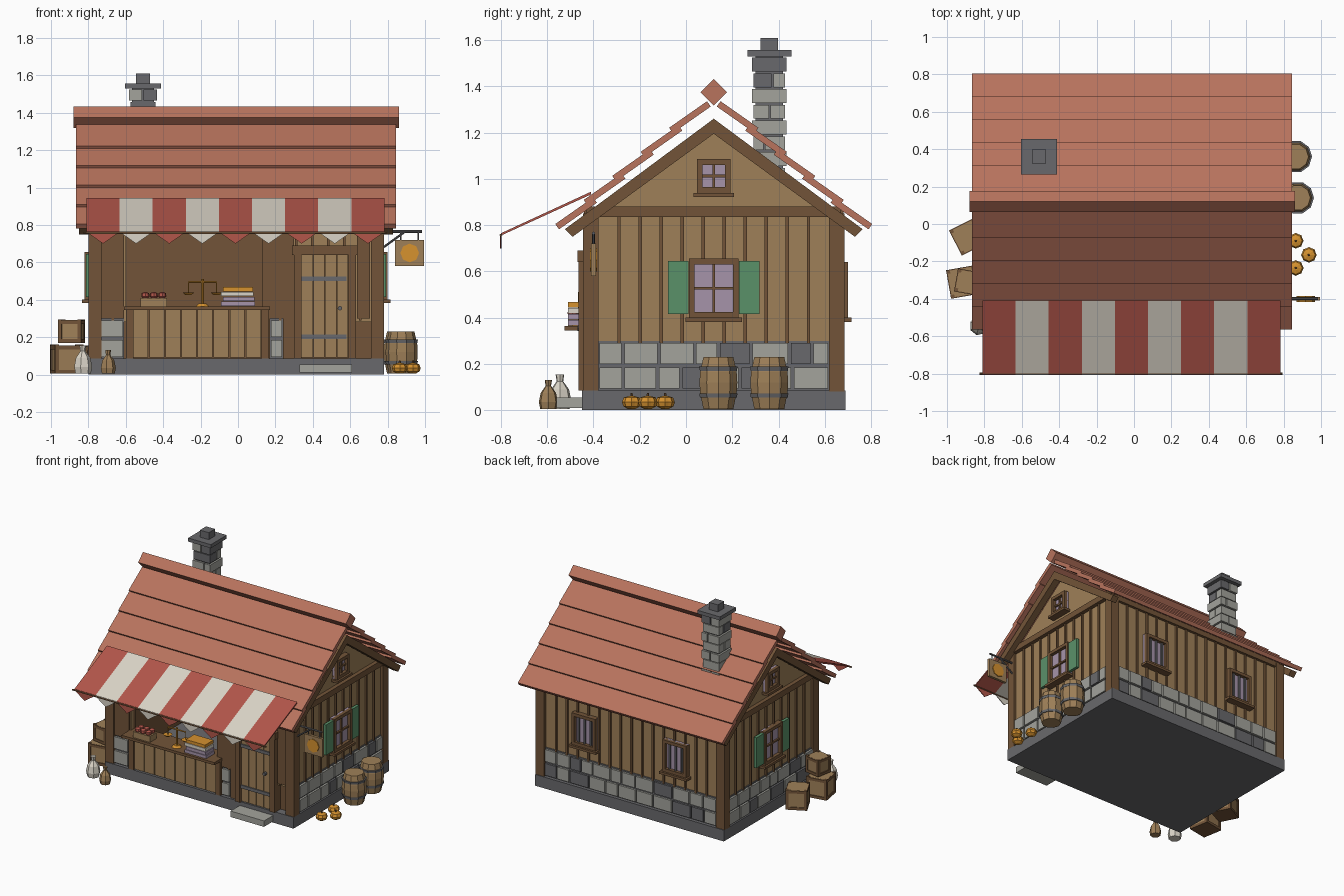
import bpy, bmesh, random
from math import radians, sin, cos, pi
from mathutils import Matrix, Vector

random.seed(4)
if "Cube" in bpy.data.objects:
    bpy.data.objects.remove(bpy.data.objects["Cube"])


def material(name, hex_code):
    linear = [((int(hex_code[i:i + 2], 16) / 255 + .055) / 1.055) ** 2.4 for i in (0, 2, 4)] + [1]
    mat = bpy.data.materials.new(name)
    mat.use_nodes = True
    mat.diffuse_color = linear
    mat.node_tree.nodes["Principled BSDF"].inputs["Base Color"].default_value = linear
    return mat


timber = material("dark timber", "725438")
plank = material("tan planks", "9F8058")
tile = material("clay tile", "B8735D")
light_stone = material("light stone", "A3A39C")
dark_stone = material("dark stone and iron", "69696C")
green = material("shutter green", "5A9169")
lilac = material("lilac glass and cloth", "A694AA")
red = material("red cloth", "B2564A")
cream = material("cream cloth", "DAD4C7")
gold = material("gold and orange", "D6922F")


def finish(name, mat, bm, at):
    bmesh.ops.recalc_face_normals(bm, faces=bm.faces)
    mesh = bpy.data.meshes.new(name)
    bm.to_mesh(mesh)
    bm.free()
    mesh.materials.append(mat)
    obj = bpy.data.objects.new(name, mesh)
    bpy.context.collection.objects.link(obj)
    obj.matrix_world = at
    return obj


def box(name, mat, x, y, z, at=Matrix()):
    bm = bmesh.new()
    bmesh.ops.create_cube(bm, size=1)
    for v in bm.verts:
        v.co = [sum(r) / 2 + c * (r[1] - r[0]) for c, r in zip(v.co, (x, y, z))]
    return finish(name, mat, bm, at)


def prism(name, mat, profile, near, far, at=Matrix()):
    """Extrude an (x, z) outline along local y."""
    bm = bmesh.new()
    face = bm.faces.new([bm.verts.new((u, near, z)) for u, z in profile])
    new = bmesh.ops.extrude_face_region(bm, geom=[face])["geom"]
    bmesh.ops.translate(bm, vec=(0, far - near, 0), verts=[v for v in new if isinstance(v, bmesh.types.BMVert)])
    return finish(name, mat, bm, at)


def lathe(name, mat, profile, sides, at=Matrix(), rib=0):
    """Stack rings of (radius, z); rib pulls in every second side."""
    bm = bmesh.new()
    rings = [[bm.verts.new((r * (1 - rib * (k % 2)) * cos(2 * pi * k / sides),
                            r * (1 - rib * (k % 2)) * sin(2 * pi * k / sides), z))
              for k in range(sides)] for r, z in profile]
    for low, high in zip(rings, rings[1:]):
        for k in range(sides):
            n = (k + 1) % sides
            bm.faces.new((low[k], low[n], high[n], high[k]))
    bm.faces.new(rings[0])
    bm.faces.new(rings[-1])
    return finish(name, mat, bm, at)


def rod(name, mat, a, b, r):
    a, d = Vector(a), Vector(b) - Vector(a)
    at = Matrix.Translation(a) @ d.to_track_quat("Z", "Y").to_matrix().to_4x4()
    return lathe(name, mat, [(r, 0), (r, d.length)], 8, at)


def move(x, y, z=0, turn=0):
    return Matrix.Translation((x, y, z)) @ Matrix.Rotation(radians(turn), 4, "Z")


# Wall frames: local x runs along the wall, local -y points outward
CENTER = move(-.01, .12)
front, back = [CENTER @ move(0, 0, 0, a) @ move(0, -.56) for a in (0, 180)]
right, left = [CENTER @ move(0, 0, 0, a) @ move(0, -.79) for a in (90, -90)]


def stones(name, at, start, end):
    box(name + "_mortar", dark_stone, (start, end), (.015, .06), (.08, .3), at)
    for z in (.095, .2):
        u = start
        while u < end - .02:
            stop = min(u + random.uniform(.09, .17), end)
            if end - stop < .05:
                stop = end
            mat = random.choice((light_stone, light_stone, dark_stone))
            box(name + "_stone", mat, (u + .006, stop - .006), (0, .03), (z, z + .09), at)
            u = stop


def window(name, at, u, low, high, half, barred=False):
    mid = (low + high) / 2
    box(name + "_glass", lilac, (u - half, u + half), (.005, .03), (low, high), at)
    for s in (-1, 1):
        edge = u + s * (half - .012)
        box(name + "_jamb", timber, (edge - .012, edge + .012), (-.02, .03), (low, high), at)
    for z in (low, high - .024):
        box(name + "_rail", timber, (u - half, u + half), (-.02, .03), (z, z + .024), at)
    box(name + "_sill", timber, (u - half - .015, u + half + .015), (-.035, .03), (low - .018, low), at)
    if barred:
        for k in (-1, 0, 1):
            box(name + "_bar", dark_stone, (u + k * half / 2 - .006, u + k * half / 2 + .006), (-.008, .01), (low, high), at)
    else:
        box(name + "_muntin", timber, (u - .006, u + .006), (-.008, .01), (low, high), at)
        box(name + "_crossbar", timber, (u - half, u + half), (-.008, .01), (mid - .006, mid + .006), at)


def planked(name, at, start, end, top):
    box(name + "_planks", plank, (start, end), (.02, .05), (.28, top), at)
    box(name + "_lining", timber, (start, end), (.05, .07), (.08, top), at)
    count = round((end - start) / .09)
    for k in range(1, count):
        u = start + (end - start) * k / count
        box(name + "_batten", timber, (u - .007, u + .007), (.008, .03), (.29, top), at)


# Foundation, step and corner posts
box("foundation", dark_stone, (-.8, .78), (-.45, .69), (0, .085))
box("doorstep", light_stone, (.33, .61), (-.56, -.45), (.01, .055))
for at, half in ((right, .565), (left, .565)):
    for s in (-1, 1):
        edge = s * (half - .033)
        box("corner_post", timber, (edge - .033, edge + .033), (0, .07), (.08, .85), at)

# Side walls with gables, windows and shutters
for name, at in (("right_wall", right), ("left_wall", left)):
    stones(name, at, -.5, .5)
    planked(name, at, -.5, .5, .84)
    box(name + "_beam", timber, (-.55, .55), (-.01, .05), (.835, .88), at)
    prism(name + "_gable", plank, [(-.52, .84), (.52, .84), (0, 1.225)], .02, .05, at)
    prism(name + "_bargeboard", timber, [(0, 1.26), (.643, .783), (.61, .75), (0, 1.195),
                                         (-.61, .75), (-.643, .783)], -.05, 0, at)
    window(name + "_window", at, 0, .4, .655, .108)
    window(name + "_attic_window", at, 0, .94, 1.085, .073)
    for s in (-1, 1):
        mid = s * .153
        box("shutter", green, (mid - .044, mid + .044), (-.012, .01), (.415, .645), at)

# Back wall
stones("back_wall", back, -.72, .72)
planked("back_wall", back, -.72, .72, .88)
box("back_plate", timber, (-.75, .75), (0, .05), (.82, .88), back)
for u in (-.38, .38):
    window("back_window", back, u, .4, .64, .1, True)

# Front wall, open above the counter
planked("front_left_wall", front, -.73, -.59, .85)
planked("front_right_wall", front, .15, .75, .85)
box("front_header", timber, (-.75, .75), (0, .06), (.76, .88), front)
stones("front_left", front, -.725, -.6)
stones("front_right", front, .18, .25)
for u, half in ((-.66, .06), (.16, .02), (.215, .035), (.28, .03), (.68, .035)):
    box("front_board", timber, (u - half, u + half), (.005, .05), (.3 if half > .03 else .085, .76), front)

# Door
for u in (.33, .62):
    box("door_jamb", timber, (u - .02, u + .02), (-.025, .05), (.085, .65), front)
box("door_lintel", timber, (.3, .65), (-.03, .05), (.64, .69), front)
for k in range(4):
    u = .35 + k * .063
    box("door_plank", plank, (u, u + .06), (-.005, .03), (.09, .64), front)
box("door_back", timber, (.34, .61), (.004, .04), (.085, .64), front)
for z in (.19, .5):
    box("door_hinge", dark_stone, (.35, .59), (-.013, 0), (z, z + .024), front)
rod("door_handle", dark_stone, (.545, -.47, .355), (.545, -.44, .355), .012)

# Counter
box("counter_core", timber, (-.59, .16), (.01, .05), (.085, .35), front)
box("counter_top", timber, (-.6, .18), (-.085, .1), (.345, .365), front)
for k in range(8):
    u = -.55 + k * .086
    box("counter_plank", plank, (u, u + .08), (0, .03), (.09, .345), front)
for u in (-.57, .155):
    box("counter_post", timber, (u - .02, u + .02), (-.01, .05), (.085, .345), front)

# Goods on the counter: apples, scales, folded cloth
box("apple_tray", plank, (-.52, -.38), (-.51, -.43), (.365, .41))
for k in range(6):
    at = move(-.495 + k % 3 * .045, -.49 + k // 3 * .04, .405)
    lathe("apple", red, [(.01, 0), (.022, .012), (.02, .03), (.006, .036)], 8, at)
rod("scale_post", gold, (-.19, -.46, .365), (-.19, -.46, .51), .007)
lathe("scale_foot", gold, [(.035, 0), (.02, .015)], 10, move(-.19, -.46, .365))
rod("scale_beam", gold, (-.265, -.46, .495), (-.115, -.46, .495), .005)
for x in (-.265, -.115):
    rod("scale_chain", gold, (x, -.46, .495), (x, -.46, .435), .003)
    lathe("scale_pan", gold, [(.015, 0), (.032, .014)], 10, move(x, -.46, .425))
for k, mat in enumerate((lilac, lilac, cream, gold)):
    box("folded_cloth", mat, (-.09 + k % 2 * .01, .09 - k * .003), (-.51, -.41), (.367 + k * .026, .39 + k * .026))

# Roof: five lapped courses on each slope and a diamond ridge
tilt = radians(35)
along, out = Vector((-cos(tilt), sin(tilt))), Vector((sin(tilt), cos(tilt)))
for s in (-1, 1):
    for k in range(5):
        edge = Vector((.685 - .123 * k, .805 + .104 * k))
        outline = [edge, edge + along * .2, edge + along * .2 - out * .028, edge - out * .028]
        prism("roof_course", tile, [(s * p.x, p.y) for p in outline], -.065, 1.645, right)
r = .057
prism("roof_ridge", tile, [(0, 1.375 - r), (r, 1.375), (0, 1.375 + r), (-r, 1.375)], -.08, 1.66, right)

# Chimney
stack = move(-.508, .36)
box("chimney_core", dark_stone, (-.06, .06), (-.06, .06), (.9, 1.53), stack)
for k in range(9):
    z, half = .92 + k * .068, .074 - k % 2 * .006
    split = random.uniform(-.025, .025)
    for span in ((-half, split - .004), (split + .004, half)):
        mat = random.choice((light_stone, light_stone, light_stone, dark_stone))
        box("chimney_stone", mat, span, (-half, half), (z, z + .06), stack @ move(0, 0, 0, 90 * (k % 2)))
box("chimney_cap", dark_stone, (-.095, .095), (-.095, .095), (1.53, 1.557), stack)
box("chimney_pot", dark_stone, (-.037, .037), (-.037, .037), (1.557, 1.61), stack)

# Striped awning with pointed valance
for k in range(9):
    mat, width = (red, cream)[k % 2], .177
    x = -.81 + k * width
    prism("awning_stripe", mat, [(-.53, .945), (-.92, .765), (-.92, .755), (-.53, .933)], .78 - x, .78 - x - width, right)
    prism("awning_pennant", mat, [(x + .01, .762), (x + width + .01, .762), (x + width / 2 + .01, .7)], -.364, -.358, front)
rod("awning_rail", timber, (-.825, -.8, .757), (.795, -.8, .757), .006)

# Hanging sign
rod("sign_arm", dark_stone, (.77, -.4, .765), (.985, -.4, .765), .007)
rod("sign_brace", dark_stone, (.77, -.4, .675), (.89, -.4, .762), .006)
box("sign_board", plank, (.84, .995), (-.41, -.39), (.58, .72))
rod("sign_disc", gold, (.918, -.416, .65), (.918, -.384, .65), .05)
for x in (.87, .965):
    rod("sign_link", dark_stone, (x, -.4, .715), (x, -.4, .765), .004)

# Barrels
for x, y in ((.875, .14), (.865, .36)):
    at = move(x, y, .005)
    lathe("barrel", plank, [(.068, 0), (.083, .07), (.086, .115), (.083, .16), (.068, .225)], 10, at)
    for z in (.05, .165):
        lathe("barrel_hoop", dark_stone, [(.084, z), (.087, z + .018)], 10, at)

# Pumpkins
for x, y in ((.865, -.09), (.935, -.165), (.865, -.235)):
    at = move(x, y, .005)
    lathe("pumpkin", gold, [(.015, 0), (.036, .012), (.042, .03), (.034, .05), (.012, .056)], 16, at, .1)
    lathe("pumpkin_stem", timber, [(.007, .05), (.005, .07)], 6, at)

# Crates
for x, y, z, turn, size in ((-.888, -.068, .005, 27, .15), (-.915, -.31, .005, 10, .155), (-.89, -.31, .17, -10, .125)):
    at, h = move(x, y, z, turn), size / 2
    box("crate", plank, (-h + .006, h - .006), (-h + .006, h - .006), (.004, size - .004), at)
    for low in (0, size - .025):
        box("crate_band", timber, (-h, h), (-h, h), (low, low + .02), at)
    for sx in (-1, 1):
        for sy in (-1, 1):
            box("crate_corner", timber, sorted((sx * h, sx * (h - .02))), sorted((sy * h, sy * (h - .02))), (0, size), at)

# Sacks
for mat, x, y, size in ((cream, -.83, -.545, 1.2), (plank, -.695, -.595, 1)):
    at = move(x, y, .005) @ Matrix.Scale(size, 4)
    lathe("sack", mat, [(.036, 0), (.042, .03), (.034, .07), (.012, .1), (.016, .125)], 7, at)
